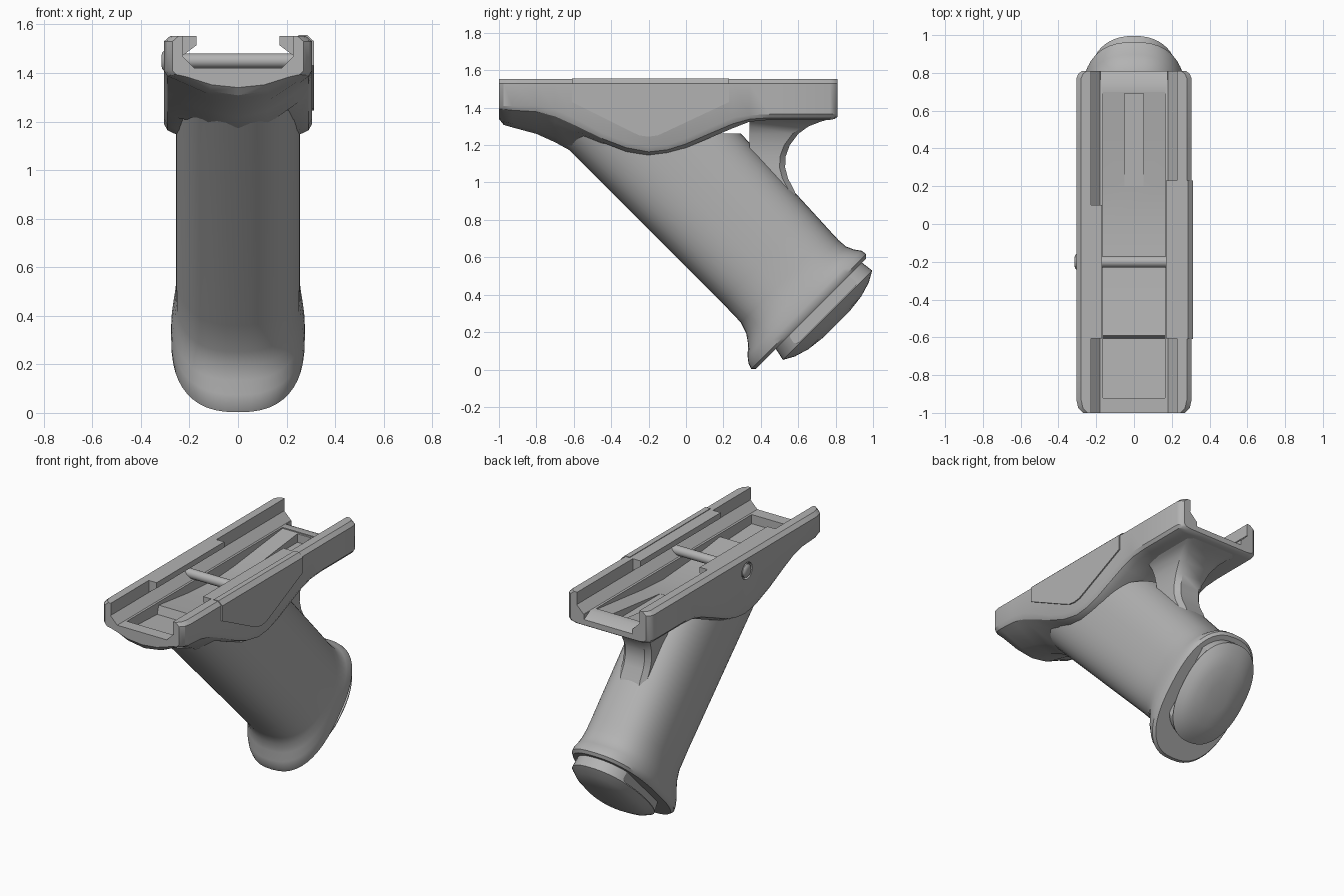
import bpy, bmesh, math

if "Cube" in bpy.data.objects:
    bpy.data.objects.remove(bpy.data.objects["Cube"])

grey = bpy.data.materials.new("matte_grey")
grey.diffuse_color = (0.45, 0.45, 0.45, 1)
grey.use_nodes = True
grey.node_tree.nodes["Principled BSDF"].inputs["Base Color"].default_value = grey.diffuse_color
R2 = math.sqrt(2)


def loft(name, rings):
    """Skin a list of equal-length closed rings and cap both ends."""
    bm = bmesh.new()
    vs = [[bm.verts.new(p) for p in r] for r in rings]
    n = len(vs[0])
    for a, b in zip(vs, vs[1:]):
        for i in range(n):
            j = (i + 1) % n
            bm.faces.new((a[i], a[j], b[j], b[i]))
    bm.faces.new(vs[0])
    bm.faces.new(vs[-1])
    bmesh.ops.recalc_face_normals(bm, faces=bm.faces)
    me = bpy.data.meshes.new(name)
    bm.to_mesh(me)
    bm.free()
    me.materials.append(grey)
    ob = bpy.data.objects.new(name, me)
    bpy.context.collection.objects.link(ob)
    return ob


def prism_x(name, pts, x0, x1):
    return loft(name, [[(x, y, z) for y, z in pts] for x in (x0, x1)])


def box(name, x0, x1, y0, y1, z0, z1):
    return prism_x(name, [(y0, z0), (y1, z0), (y1, z1), (y0, z1)], x0, x1)


def disc_x(x, r, y, z, n=32):
    a = [2 * math.pi * i / n for i in range(n)]
    return [(x, y + r * math.cos(k), z + r * math.sin(k)) for k in a]


def cut(ob, cutters):
    bpy.context.view_layer.objects.active = ob
    for c in cutters:
        m = ob.modifiers.new("cut", 'BOOLEAN')
        m.operation, m.solver, m.object = 'DIFFERENCE', 'EXACT', c
        bpy.ops.object.modifier_apply(modifier=m.name)
        bpy.data.objects.remove(c)


def smooth(ob, deg=35):
    bpy.ops.object.select_all(action='DESELECT')
    ob.select_set(True)
    bpy.context.view_layer.objects.active = ob
    bpy.ops.object.shade_smooth_by_angle(angle=math.radians(deg))


# Rail mount: cross-sections along y (y, half width, wall bottom, inner bottom, centre bottom)
sections = [
    (-1.0, .27, 1.41, 1.385, 1.34), (-.975, .295, 1.41, 1.38, 1.308),
    (-.93, .305, 1.41, 1.37, 1.295), (-.8, .305, 1.41, 1.355, 1.26),
    (-.7, .305, 1.39, 1.325, 1.215), (-.6, .305, 1.345, 1.28, 1.16),
    (-.45, .305, 1.265, 1.215, 1.18), (-.32, .305, 1.215, 1.165, 1.165),
    (-.2, .305, 1.19, 1.145, 1.145), (-.1, .305, 1.2, 1.157, 1.157),
    (0, .305, 1.235, 1.185, 1.185), (.12, .305, 1.29, 1.235, 1.235),
    (.25, .305, 1.345, 1.29, 1.29), (.34, .305, 1.36, 1.325, 1.325),
    (.45, .305, 1.365, 1.335, 1.335), (.77, .305, 1.365, 1.335, 1.335),
    (.795, .295, 1.365, 1.34, 1.34), (.81, .275, 1.37, 1.35, 1.35)]
rings = []
for y, w, zs, zb, zc in sections:
    half = [(w - .025, 1.552), (w, 1.53), (w, zs), (w - .015, zs * .5 + zb * .5 - .004),
            (w - .055, zb), (w * .4, zb + (zc - zb) * .75)]
    rings.append([(x, y, z) for x, z in half] + [(0, y, zc)] +
                 [(-x, y, z) for x, z in reversed(half)])
mount = loft("rail_mount", rings)

# Dovetail channel, clearance notches, floor pocket, groove and rear ramp
prof = [(.17, 1.6), (.17, 1.515), (.23, 1.47), (.18, 1.42)]
prof += [(-x, z) for x, z in reversed(prof)]
floor = [(-.92, 1.45), (-.92, 1.36), (-.605, 1.345), (-.59, 1.40), (-.3, 1.365), (0, 1.345),
         (.2, 1.357), (.45, 1.385), (.7, 1.413), (.7, 1.45)]
cut(mount, [
    loft("c1", [[(x, y, z) for x, z in prof] for y in (-1.1, .9)]),
    box("c2", -.227, .227, -1.1, -.605, 1.472, 1.61),
    box("c3", -.227, 0, .1, .91, 1.472, 1.61),
    box("c4", 0, .227, .23, .91, 1.472, 1.61),
    prism_x("c5", floor, -.165, .165),
    box("c6", -.05, .05, .2, .69, 1.356, 1.445),
    prism_x("c7", [(.74, 1.425), (.83, 1.375), (.83, 1.45)], -.176, .176),
    loft("c8", [disc_x(-.285, .055, -.2, 1.45), disc_x(-.35, .055, -.2, 1.45)])])
smooth(mount, 32)

# Clamp panel on the right wall, with chamfered top edge
panel = [(-.61, 1.53), (-.61, 1.43), (-.3, 1.275), (-.25, 1.252), (-.2, 1.245),
         (-.15, 1.252), (-.1, 1.275), (.23, 1.43), (.23, 1.53)]
prism_x("clamp_panel", panel, .27, .313)
edge = [(.25, 1.556), (.285, 1.556), (.313, 1.53), (.25, 1.53)]
loft("clamp_panel_top", [[(x, y, z) for x, z in edge] for y in (-.61, .23)])

# Cross bolt and its domed head
smooth(loft("cross_bolt", [disc_x(-.29, .03, -.2, 1.45), disc_x(.28, .03, -.2, 1.45)]))
smooth(loft("bolt_head", [disc_x(x, r, -.2, 1.45) for x, r in
                          ((-.27, .043), (-.303, .043), (-.312, .034), (-.316, .018))]))


# Grip: oval rings along a 45 degree axis (s runs down the axis, t across it)
def oval(s, t0, t1, hw, top=None, n=48, e=2.5):
    out = []
    for i in range(n):
        a = 2 * math.pi * i / n
        c, d = math.cos(a), math.sin(a)
        x = hw * math.copysign(abs(c) ** (2 / e), c)
        t = (t0 + t1) / 2 + (t1 - t0) / 2 * math.copysign(abs(d) ** (2 / e), d)
        k = t - R2 * top if top else s
        out.append((x, (k + t) / R2, (t - k) / R2))
    return out


grip_rings = [oval(0, .389, 1.10, .255, top=1.262)]
grip_rings += [oval(*r) for r in (
    (-.12, .389, 1.075, .255), (.03, .385, 1.068, .256), (.09, .365, 1.066, .262),
    (.14, .33, 1.07, .269), (.18, .285, 1.088, .274), (.215, .258, 1.113, .276),
    (.245, .249, 1.117, .275), (.262, .266, 1.1, .262))]
smooth(loft("grip", grip_rings), 40)

# End cap with a finger slot on each side
cap = loft("end_cap", [oval(*r, e=2.3) for r in (
    (.2, .43, 1.062, .226), (.33, .403, 1.078, .235), (.362, .46, 1.02, .2),
    (.386, .54, .94, .15), (.398, .64, .84, .07))])
slot = []
for tc, a0 in ((.95, -90), (.537, 90)):
    for i in range(9):
        a = math.radians(a0 + i * 22.5)
        t, s = tc + .032 * math.cos(a), .292 + .032 * math.sin(a)
        slot.append(((s + t) / R2, (t - s) / R2))
cut(cap, [prism_x("slot", slot, .18 * k, .3 * k) for k in (1, -1)])
smooth(cap, 30)

# Rear web joining grip and mount (z, back y, half width)
web = []
for z, yb, w in ((1.345, .79, .2), (1.325, .72, .165), (1.3, .655, .14), (1.26, .6, .12),
                 (1.2, .555, .106), (1.14, .533, .1), (1.08, .53, .1), (1.02, .546, .1),
                 (.96, .578, .1), (.9, .6, .1)):
    yf = max(.34, 1.45 - z)
    web.append([(-w, yf, z), (w, yf, z), (w, yb - .03, z), (w - .03, yb, z),
                (.03 - w, yb, z), (-w, yb - .03, z)])
smooth(loft("rear_web", web), 40)
